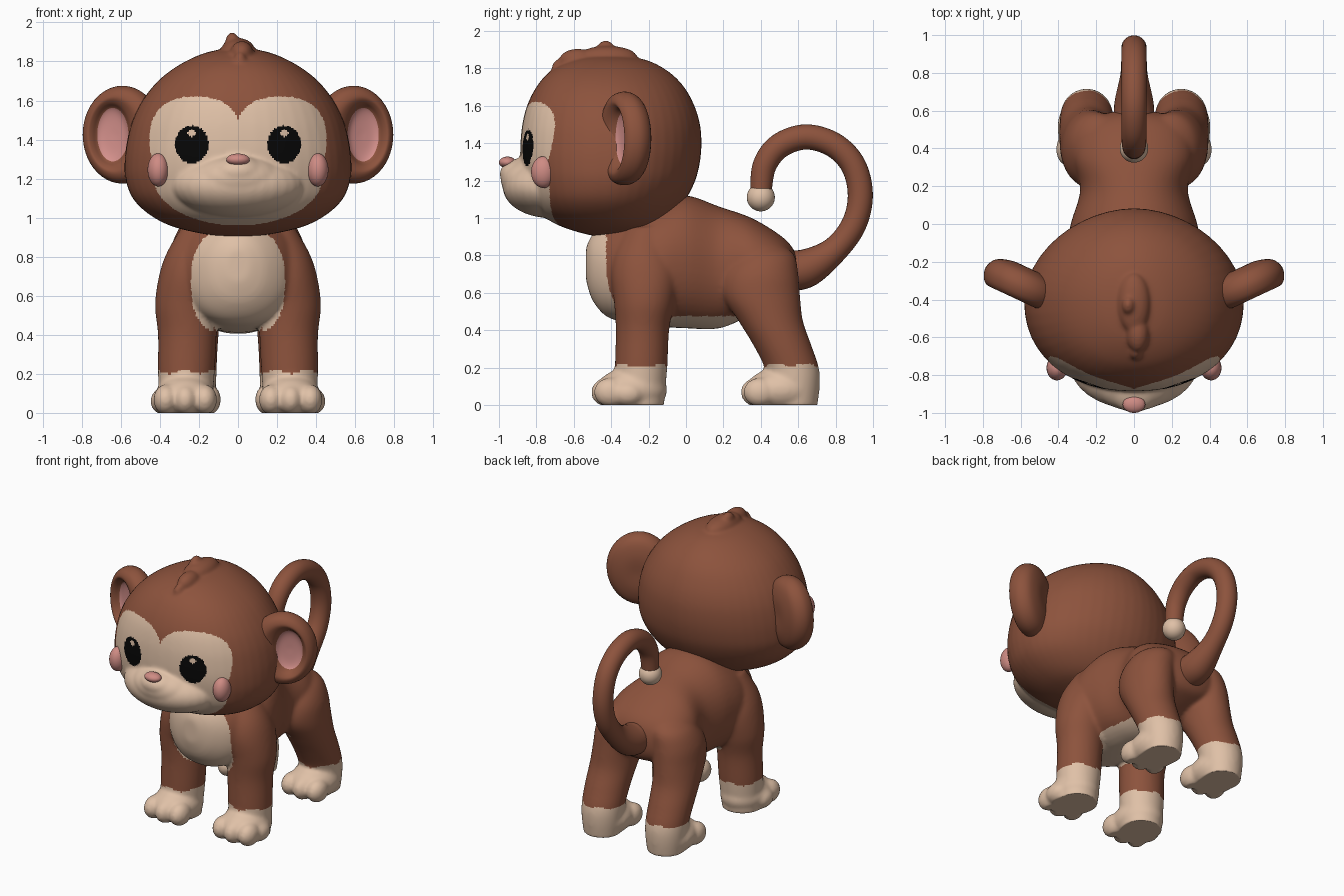
import bpy, bmesh, math
from mathutils import Matrix, Vector

if "Cube" in bpy.data.objects:
    bpy.data.objects.remove(bpy.data.objects["Cube"])


def material(name, rgb):
    m = bpy.data.materials.new(name)
    m.diffuse_color = (*rgb, 1)
    m.use_nodes = True
    m.node_tree.nodes["Principled BSDF"].inputs["Base Color"].default_value = m.diffuse_color
    return m


BROWN = material("brown fur", (0.265, 0.086, 0.046))
CREAM = material("cream fur", (0.74, 0.53, 0.385))
BLACK = material("black eye", (0.002, 0.002, 0.002))
PINK = material("ear pink", (0.66, 0.28, 0.26))
BLUSH = material("cheek blush", (0.62, 0.26, 0.23))


def catmull(rows, steps=6):
    """Smoothly resample a list of equal-length tuples."""
    vs = [Vector(r) for r in rows]
    out = []
    for i in range(len(vs) - 1):
        p0, p1, p2, p3 = vs[max(i - 1, 0)], vs[i], vs[i + 1], vs[min(i + 2, len(vs) - 1)]
        for k in range(steps):
            t = k / steps
            out.append(0.5 * (2 * p1 + (p2 - p0) * t + (2 * p0 - 5 * p1 + 4 * p2 - p3) * t * t
                              + (3 * p1 - p0 - 3 * p2 + p3) * t ** 3))
    return out + [vs[-1]]


def skin(bm, rings):
    """Bridge successive rings of points and cap both ends."""
    loops = [[bm.verts.new(p) for p in ring] for ring in rings]
    n = len(loops[0])
    bands = []
    for a, b in zip(loops, loops[1:]):
        bands.append([bm.faces.new((a[i], a[(i + 1) % n], b[(i + 1) % n], b[i])) for i in range(n)])
    bm.faces.new(loops[0])
    bands.append([bm.faces.new(loops[-1])])
    return bands


def loft(bm, rows, axis="z", low_power=2.0, high_power=2.0, side=1):
    """Rows: (position on axis, centre x, half width, low, high of the third axis)."""
    rings = []
    for t, cx, rx, lo, hi in catmull(rows):
        ring = []
        for i in range(48):
            a = 2 * math.pi * i / 48
            c, s = math.cos(a), math.sin(a)
            power = high_power if s > 0 else low_power
            u = cx + rx * math.copysign(abs(c) ** (2 / power), c)
            v = (lo + hi) / 2 + (hi - lo) / 2 * math.copysign(abs(s) ** (2 / power), s)
            ring.append((side * u, v, t) if axis == "z" else (side * u, t, v))
        rings.append(ring)
    skin(bm, rings)


def ball(bm, centre, radii):
    mat = Matrix.Translation(centre) @ Matrix.Diagonal((*radii, 1))
    bmesh.ops.create_uvsphere(bm, u_segments=32, v_segments=20, radius=1, matrix=mat)


def add_object(name, bm, mats):
    bmesh.ops.recalc_face_normals(bm, faces=bm.faces[:])
    me = bpy.data.meshes.new(name)
    bm.to_mesh(me)
    bm.free()
    ob = bpy.data.objects.new(name, me)
    bpy.context.collection.objects.link(ob)
    for m in mats:
        me.materials.append(m)
    me.polygons.foreach_set("use_smooth", [True] * len(me.polygons))
    return ob


def fuse(name, bm, mats, voxel, iterations, rule):
    """Merge overlapping volumes into one skin, then colour faces by a rule."""
    ob = add_object(name, bm, [])
    mod = ob.modifiers.new("merge", "REMESH")
    mod.mode, mod.voxel_size = "VOXEL", voxel
    mod = ob.modifiers.new("soften", "SMOOTH")
    mod.factor, mod.iterations = 0.5, iterations
    dg = bpy.context.evaluated_depsgraph_get()
    me = bpy.data.meshes.new_from_object(ob.evaluated_get(dg))
    ob.modifiers.clear()
    ob.data = me
    me.materials.clear()
    for m in mats:
        me.materials.append(m)
    for v in me.vertices:
        v.co.z = max(v.co.z, 0)
    for p in me.polygons:
        p.use_smooth = True
        p.material_index = rule(p.center, p.normal)
    return ob


# Body: torso, four legs and toed feet in one skin
bm = bmesh.new()
loft(bm, [(-.535, 0, .06, .67, .84), (-.50, 0, .15, .56, .91), (-.42, 0, .245, .47, .97),
          (-.3, 0, .32, .44, 1.02), (-.15, 0, .355, .42, 1.08), (0, 0, .335, .41, 1.12),
          (.18, 0, .285, .41, 1.06), (.35, 0, .32, .48, 1.0), (.5, 0, .29, .54, .91),
          (.57, 0, .2, .58, .84), (.6, 0, .08, .64, .76)], axis="y", low_power=2.2, high_power=2.1)
front_leg = [(-.02, .27, .13, -.38, -.12), (.2, .265, .145, -.38, -.10), (.4, .26, .15, -.375, -.09),
             (.55, .265, .16, -.385, -.06), (.7, .25, .155, -.40, -.04), (.82, .225, .14, -.38, -.07),
             (.95, .18, .11, -.32, -.1)]
hind_leg = [(-.02, .25, .12, .46, .70), (.1, .25, .135, .44, .715), (.2, .25, .14, .42, .71),
            (.32, .25, .145, .36, .67), (.45, .245, .15, .28, .625), (.58, .235, .155, .2, .61),
            (.7, .22, .155, .2, .60), (.8, .19, .135, .26, .58), (.86, .16, .08, .33, .51)]
for side in (1, -1):
    for leg, foot_x, foot_y, heel in ((front_leg, .27, -.29, .105), (hind_leg, .25, .51, .07)):
        loft(bm, leg, side=side)
        ball(bm, (side * foot_x, foot_y, .08), (.155, .19, .12))
        for dx in (-.1, 0, .1):
            ball(bm, (side * (foot_x + dx), foot_y - .13 + abs(dx) * .15, .068), (.063, .088, .078))
        ball(bm, (side * (foot_x + heel), foot_y - .02, .06), (.075, .09, .07))


def body_rule(c, n):
    sock = c.z < .21 + .01 * math.sin(c.x * 40)
    chest = c.y < -.3 and abs(c.x / .24) ** 2.6 + abs((c.z - .67) / .28) ** 2.6 < 1
    belly = .37 < c.z < .475 and abs(c.x) < .22 and -.45 < c.y < .28 and n.z < -.25
    belly = belly and (c.y > -.25 or abs(c.x) < .12)
    return int(sock or chest or belly)


fuse("body", bm, [BROWN, CREAM], .0125, 9, body_rule)

# Head: skull, muzzle and hair tuft in one skin
bm = bmesh.new()
loft(bm, [(.905, 0, .1, -.5, -.3), (.925, 0, .22, -.58, -.22), (.96, 0, .35, -.68, -.13),
          (1.02, 0, .46, -.78, -.06), (1.1, 0, .54, -.84, .0), (1.2, 0, .577, -.87, .05),
          (1.3, 0, .58, -.885, .075), (1.4, 0, .567, -.885, .083), (1.5, 0, .54, -.875, .075),
          (1.6, 0, .49, -.85, .045), (1.7, 0, .41, -.80, -.01), (1.78, 0, .305, -.73, -.09),
          (1.84, 0, .18, -.62, -.2), (1.87, 0, .05, -.48, -.34)], low_power=2.2, high_power=1.9)
ball(bm, (0, -.73, 1.165), (.345, .25, .165))
ball(bm, (0, -.80, 1.2), (.24, .19, .13))
ball(bm, (0, -.85, 1.235), (.15, .147, .088))
ball(bm, (0, -.42, 1.86), (.085, .16, .06))
ball(bm, (-.03, -.43, 1.9), (.035, .05, .05))
ball(bm, (.02, -.58, 1.84), (.06, .1, .065))
ball(bm, (.01, -.68, 1.79), (.035, .04, .06))


def head_rule(c, n):
    if c.y > -.5:
        return 0
    x = abs(c.x)
    shine = math.hypot(x - .237, c.z - 1.435) < .02
    eye = math.hypot((x - .237) / .086, (c.z - 1.375) / .097) < 1
    brow = abs((x - .218) / .235) ** 2.4 + abs((c.z - 1.40) / .22) ** 2.4 < 1
    jaw = math.hypot(x / .43, (c.z - 1.2) / .24) < 1
    return 1 if shine else 2 if eye else int(brow or jaw)


fuse("head", bm, [BROWN, CREAM, BLACK], .0095, 14, head_rule)

# Nose
bm = bmesh.new()
ball(bm, (0, -.955, 1.297), (.06, .045, .031))
add_object("nose", bm, [BLUSH])

for side, word in ((1, "right"), (-1, "left")):
    # Cheek
    bm = bmesh.new()
    ball(bm, (side * .408, -.762, 1.245), (.055, .066, .085))
    add_object(word + "_cheek", bm, [BLUSH])

    # Ear: rounded back, rolled rim and a pink hollow
    bm = bmesh.new()
    profile = [(.01, .01, .09, 0), (.1, .12, .09, 0), (.185, .215, .06, 0), (.217, .25, 0, 0),
               (.2, .235, -.06, 0), (.155, .195, -.085, .01), (.115, .163, -.07, .03),
               (.088, .137, -.04, .04), (.06, .09, -.025, .04), (.01, .01, -.02, .04)]
    turn = Matrix.Rotation(math.radians(25), 4, "Z")
    rings = []
    for rx, rz, depth, off in catmull(profile, 4):
        ring = []
        for i in range(48):
            a = 2 * math.pi * i / 48
            p = turn @ Vector((off + rx * math.cos(a), depth, rz * math.sin(a)))
            ring.append((side * (p.x + .588), p.y - .32, p.z + 1.425))
        rings.append(ring)
    for band in skin(bm, rings)[28:]:
        for f in band:
            f.material_index = 1
    add_object(word + "_ear", bm, [BROWN, PINK])

# Curled tail, thicker at its root
path = [(.52, .72, 1.6), (.64, .73, 1.55), (.79, .825, 1.08), (.895, .96, 1), (.932, 1.12, 1),
        (.895, 1.28, 1), (.79, 1.39, 1), (.64, 1.433, 1), (.5, 1.385, 1), (.42, 1.28, .95),
        (.40, 1.14, .85)]
bm = bmesh.new()
points = catmull(path, 8)
rings = []
for i, p in enumerate(points):
    q, r = points[max(i - 1, 0)], points[min(i + 1, len(points) - 1)]
    d = Vector((0, r.x - q.x, r.y - q.y)).normalized()
    across = d.cross(Vector((1, 0, 0)))
    radius = .067 * p.z
    rings.append([Vector((0, p.x, p.y)) + radius * (Vector((math.cos(a), 0, 0)) + across * math.sin(a))
                  for a in (2 * math.pi * k / 28 for k in range(28))])
skin(bm, rings)
add_object("tail", bm, [BROWN])

# Tail tip
bm = bmesh.new()
ball(bm, (0, .40, 1.11), (.075, .075, .075))
add_object("tail_tip", bm, [CREAM])
